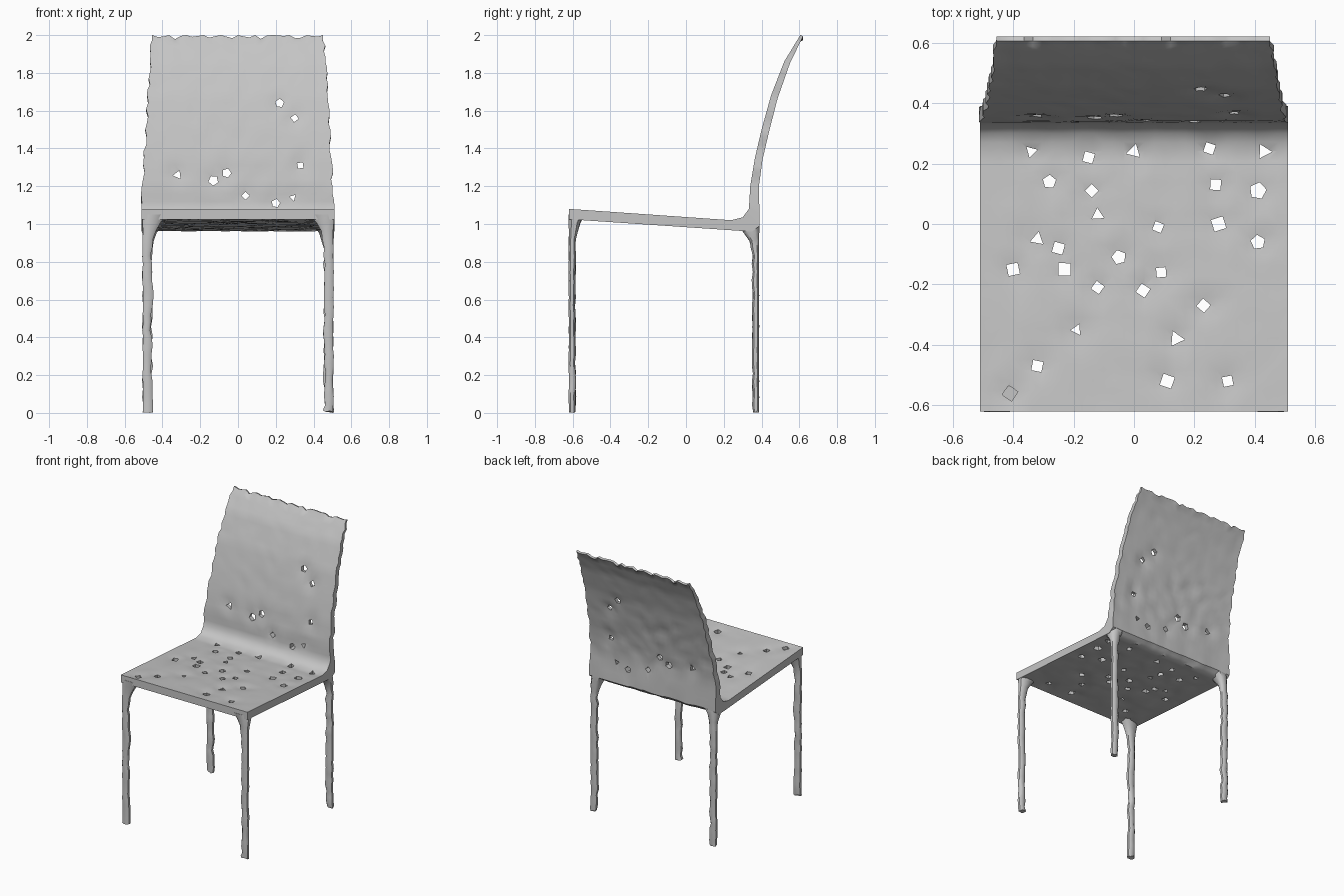
import bpy, bmesh, math, random
from mathutils import Matrix, Vector, noise

random.seed(4)
if "Cube" in bpy.data.objects:
    bpy.data.objects.remove(bpy.data.objects["Cube"])

grey = bpy.data.materials.new("worn_grey")
grey.use_nodes = True
tone = (0.56, 0.56, 0.56, 1)
grey.diffuse_color = tone
grey.node_tree.nodes["Principled BSDF"].inputs["Base Color"].default_value = tone


def make_object(name, bm):
    bmesh.ops.recalc_face_normals(bm, faces=bm.faces)
    mesh = bpy.data.meshes.new(name)
    bm.to_mesh(mesh)
    bm.free()
    obj = bpy.data.objects.new(name, mesh)
    bpy.context.collection.objects.link(obj)
    mesh.materials.append(grey)
    return obj


def smooth(obj, degrees):
    bpy.ops.object.select_all(action="DESELECT")
    obj.select_set(True)
    bpy.context.view_layer.objects.active = obj
    bpy.ops.object.shade_smooth_by_angle(angle=math.radians(degrees))


# Worn-through spots in hundredths: seat (x, y) and backrest (x, z)
SEAT_HOLES = [(-34, 24), (-15, 22), (0, 24), (25, 25), (43, 24), (-28, 14), (-14, 11),
              (-12, 3), (27, 13), (41, 11), (28, 0), (8, -1), (-32, -5), (-25, -8),
              (-23, -15), (-40, -15), (-5, -11), (41, -6), (9, -16), (3, -22),
              (-12, -21), (23, -27), (-19, -35), (14, -38), (-32, -47), (11, -52),
              (31, -52), (-41, -56)]
BACK_HOLES = [(22, 164), (30, 156), (33, 131), (-32, 126), (-13, 123), (-6, 127),
              (4, 115), (29, 114), (20, 111)]
seat_spots = [Vector((x, y)) / 100 for x, y in SEAT_HOLES]
back_spots = [Vector((x, z)) / 100 for x, z in BACK_HOLES]

# Side profile (y, z) of the shell: upper/front skin and lower/rear skin
UPPER = [(-.62, 1.08), (.24, 1.02), (.30, 1.035), (.333, 1.08), (.34, 1.2),
         (.365, 1.35), (.40, 1.5), (.45, 1.68), (.52, 1.86), (.605, 2.0)]
LOWER = [(-.62, 1.025), (.27, .965), (.35, .96), (.39, .99), (.386, 1.2),
         (.405, 1.34), (.44, 1.49), (.485, 1.665), (.55, 1.85), (.62, 1.995)]
COLUMNS = 30


def shell_rows(step=.035):
    rows = []
    for i in range(len(UPPER) - 1):
        a, b = Vector(UPPER[i]), Vector(UPPER[i + 1])
        c, d = Vector(LOWER[i]), Vector(LOWER[i + 1])
        n = max(1, round((b - a).length / step))
        rows += [(a.lerp(b, k / n), c.lerp(d, k / n)) for k in range(n)]
    return rows + [(Vector(UPPER[-1]), Vector(LOWER[-1]))]


def dent_depth(x, mid, lower):
    """Inward wear: shallow ripples, deeper beside the holes and on the rear skin."""
    on_seat = mid.x < .3
    spots, spot = (seat_spots, Vector((x, mid.x))) if on_seat else (back_spots, Vector((x, mid.y)))
    near = min((spot - s).length for s in spots)
    rough = .010 if lower and mid.y < 1.6 else .004
    depth = rough * max(0, noise.noise(Vector((x, mid.x, mid.y)) * 13) + .15)
    return depth + .010 * max(0, 1 - near / .07)


# Seat and backrest as one curved shell
bm = bmesh.new()
rows = shell_rows()
skins = ([], [])
for r, (up, low) in enumerate(rows):
    line = ([], [])
    mid = (up + low) / 2
    rise = min(1, max(0, (mid.y - 1.08) / .92))
    half = .51 - .055 * rise
    ragged = [random.uniform(-.009, .007) if rise > .04 else 0 for side in range(2)]
    across = (low - up).normalized()
    for c in range(COLUMNS + 1):
        x = half * (2 * c / COLUMNS - 1)
        edge = c in (0, COLUMNS) or r in (0, len(rows) - 1)
        if c in (0, COLUMNS):
            x += ragged[c == 0]
        drop = random.uniform(0, .022) if r == len(rows) - 1 and c % 3 else 0
        for lower, point in enumerate((up, low)):
            depth = 0 if edge else dent_depth(x, mid, lower)
            p = point + across * (-depth if lower else depth)
            line[lower].append(bm.verts.new((x, p.x, p.y - drop)))
    skins[0].append(line[0])
    skins[1].append(line[1])

for skin in skins:
    for a, b in zip(skin, skin[1:]):
        for c in range(COLUMNS):
            bm.faces.new((a[c], a[c + 1], b[c + 1], b[c]))
top, under = skins
for c in (0, COLUMNS):
    for r in range(len(rows) - 1):
        bm.faces.new((top[r][c], top[r + 1][c], under[r + 1][c], under[r][c]))
for r in (0, -1):
    for c in range(COLUMNS):
        bm.faces.new((top[r][c], top[r][c + 1], under[r][c + 1], under[r][c]))
bmesh.ops.triangulate(bm, faces=bm.faces)
shell = make_object("seat_and_backrest", bm)

# Angular cutters that punch the holes
bm = bmesh.new()


def add_cutter(place, turn):
    radius = random.uniform(.022, .031)
    spin = Matrix.Rotation(random.uniform(0, math.tau), 4, "Z")
    bmesh.ops.create_cone(bm, cap_ends=True, segments=random.choice((3, 4, 4, 5)),
                          radius1=radius, radius2=radius * .85, depth=.34,
                          matrix=Matrix.Translation(place) @ turn @ spin)


for s in seat_spots:
    add_cutter((s.x, s.y, 1.03), Matrix())
for s in back_spots:
    add_cutter((s.x, .4, s.y), Matrix.Rotation(math.pi / 2, 4, "X"))
cutter = make_object("hole_cutter", bm)
cutter.hide_render = True
cut = shell.modifiers.new("holes", "BOOLEAN")
cut.object = cutter
cut.solver = "EXACT"
bpy.context.view_layer.objects.active = shell
bpy.ops.object.modifier_apply(modifier=cut.name)
bpy.data.objects.remove(cutter)
smooth(shell, 45)


# Legs: rough rounded-square posts that flare inward under the seat
def build_leg(name, side, outer_y, inward, height, flare_x, flare_y):
    bm = bmesh.new()
    rings = []
    count = 24
    chamfer = [(0, .25), (.25, 0), (.75, 0), (1, .25), (1, .75), (.75, 1), (.25, 1), (0, .75)]
    for i in range(count + 1):
        z = height * i / count
        t = max(0, (z - height + .16) / .16) ** 2
        wide = random.uniform(.042, .054) + flare_x * t
        deep = random.uniform(.031, .039) + flare_y * t
        sway = random.uniform(0, .007) * (1 - t)
        ring = []
        for u, v in chamfer:
            x = side * (.508 - sway - u * wide)
            y = outer_y + inward * (v * deep + sway * .4)
            ragged = random.uniform(0, .016) if i == 0 else 0
            ring.append(bm.verts.new((x, y, z + ragged)))
        rings.append(ring)
    for a, b in zip(rings, rings[1:]):
        for k in range(8):
            bm.faces.new((a[k], a[k - 1], b[k - 1], b[k]))
    bm.faces.new(rings[0])
    bm.faces.new(rings[-1])
    smooth(make_object(name, bm), 50)


for side, label in ((1, "left"), (-1, "right")):
    build_leg("front_leg_" + label, side, -.622, 1, 1.05, .08, .05)
    build_leg("rear_leg_" + label, side, .388, -1, .995, .06, .08)
